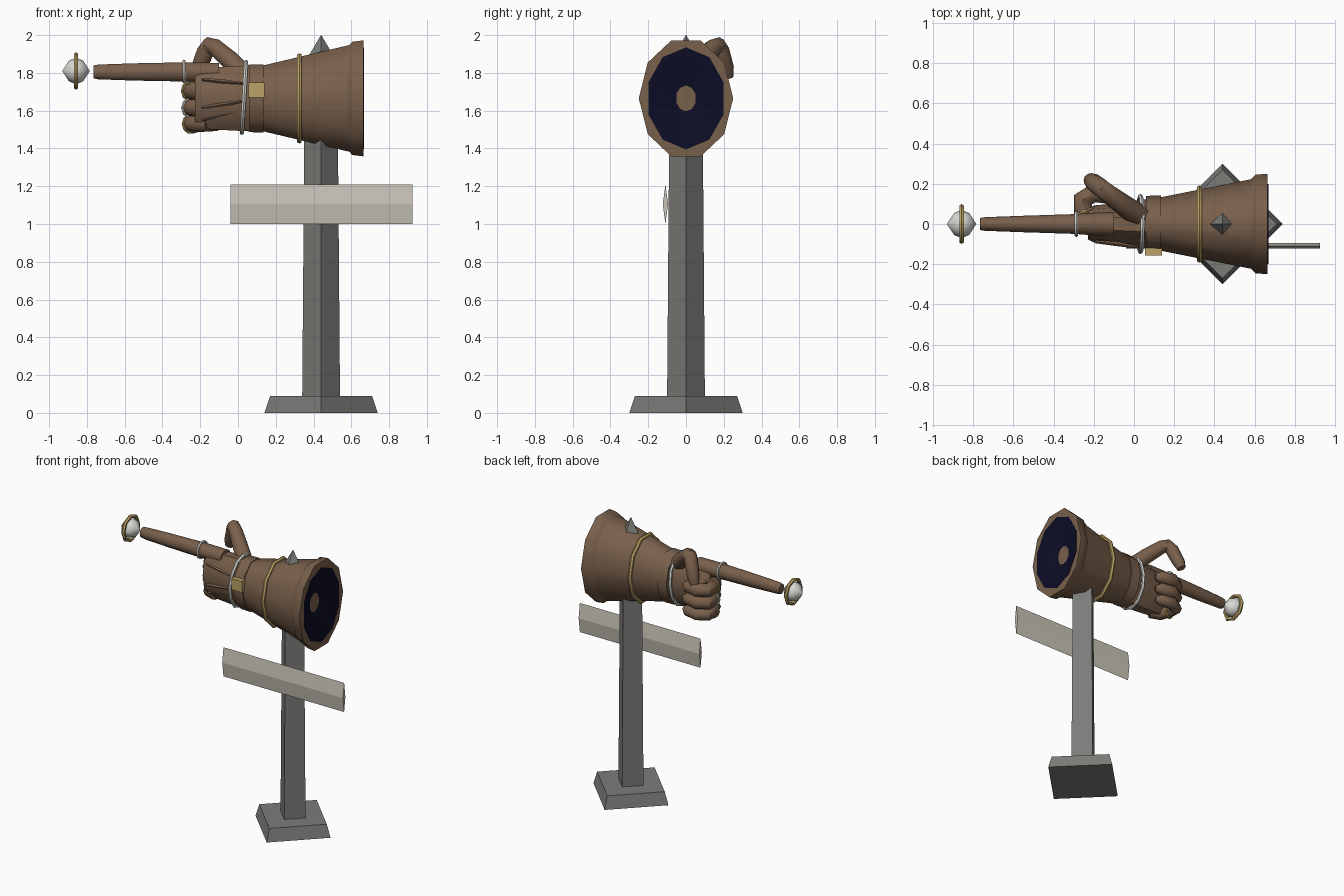
import bpy, bmesh, math
from mathutils import Vector

if "Cube" in bpy.data.objects:
    bpy.data.objects.remove(bpy.data.objects["Cube"])


def material(name, rgb):
    m = bpy.data.materials.new(name)
    m.diffuse_color = (*rgb, 1)
    m.use_nodes = True
    m.node_tree.nodes["Principled BSDF"].inputs["Base Color"].default_value = m.diffuse_color
    return m


LEATHER = material("brown leather", (0.19, 0.115, 0.07))
STONE = material("grey post", (0.20, 0.20, 0.19))
BOARD = material("pale board", (0.58, 0.55, 0.48))
SILVER = material("silver", (0.68, 0.68, 0.65))
GOLD = material("gold", (0.50, 0.36, 0.13))
NAVY = material("dark lining", (0.004, 0.004, 0.02))

X, Y, Z = Vector((1, 0, 0)), Vector((0, 1, 0)), Vector((0, 0, 1))
ZC = 1.665  # height of the gauntlet axis


def loft(name, pts, radii, mat, sides=10, axis=None, ref=Z, phase=0.0,
         closed=False, smooth=True):
    """Skin elliptical rings placed along a list of points."""
    pts = [Vector(p) for p in pts]
    n = len(pts)
    bm = bmesh.new()
    rings = []
    for i, p in enumerate(pts):
        a, b = radii[i] if isinstance(radii[i], tuple) else (radii[i], radii[i])
        if axis is not None:
            d = axis
        elif closed:
            d = pts[(i + 1) % n] - pts[i - 1]
        else:
            d = pts[min(i + 1, n - 1)] - pts[max(i - 1, 0)]
        u = ref.cross(d).normalized()
        v = d.cross(u).normalized()
        rings.append([bm.verts.new(p + u * a * math.cos(t) + v * b * math.sin(t))
                      for t in (phase + 2 * math.pi * k / sides for k in range(sides))])
    for i in range(n if closed else n - 1):
        r, s = rings[i], rings[(i + 1) % n]
        for k in range(sides):
            j = (k + 1) % sides
            bm.faces.new((r[k], r[j], s[j], s[k]))
    if not closed:
        bm.faces.new(rings[0])
        bm.faces.new(rings[-1])
    bmesh.ops.recalc_face_normals(bm, faces=bm.faces[:])
    me = bpy.data.meshes.new(name)
    bm.to_mesh(me)
    bm.free()
    me.materials.append(mat)
    if smooth:
        me.shade_smooth()
        me.set_sharp_from_angle(angle=math.radians(48))
    ob = bpy.data.objects.new(name, me)
    bpy.context.collection.objects.link(ob)
    return ob


def along_x(name, stations, mat, z=ZC, **kw):
    """Loft on the x axis; stations are (x, y radius, z radius)."""
    return loft(name, [(s[0], 0, z) for s in stations],
                [(s[1], s[2]) for s in stations], mat, axis=X, **kw)


def band(name, centre, axis, a, b, thick, mat, segs=10):
    """Thin elliptical ring around an axis."""
    axis = Vector(axis).normalized()
    u = Z.cross(axis).normalized()
    v = axis.cross(u)
    c = Vector(centre)
    pts = [c + u * a * math.cos(t) + v * b * math.sin(t)
           for t in (2 * math.pi * k / segs for k in range(segs))]
    return loft(name, pts, [thick] * segs, mat, sides=6, ref=axis, closed=True)


# Post, foot and peak: square sections turned 45 degrees
def square(name, stations):
    return loft(name, [(0.44, 0, z) for z, r in stations], [r for z, r in stations],
                STONE, sides=4, axis=Z, ref=Y, smooth=False)


square("post_foot", [(0, 0.30), (0.09, 0.27)])
square("post", [(0.09, 0.10), (1.60, 0.088)])
square("post_peak", [(1.86, 0.065), (1.90, 0.06), (2.0, 0.001)])

# Sign board with a shallow ridge on both sides
loft("sign_board", [(-0.04, -0.109, 1.105), (0.925, -0.109, 1.105)],
     [(0.014, 0.105)] * 2, BOARD, sides=4, axis=X, smooth=False)

# Gauntlet cuff, its hollow rim and the dark lining
along_x("cuff", [(0.12, 0.13, 0.18), (0.61, 0.228, 0.302)], LEATHER)
along_x("cuff_rim", [(0.55, 0.19, 0.25), (0.605, 0.245, 0.315), (0.665, 0.25, 0.323),
                     (0.665, 0.19, 0.25), (0.56, 0.17, 0.22)], LEATHER)
along_x("cuff_lining", [(0.565, 0.17, 0.22), (0.668, 0.21, 0.27),
                        (0.667, 0.18, 0.235), (0.59, 0.01, 0.01)],
        NAVY, phase=math.pi / 10)
band("cuff_band", (0.325, 0, ZC), X, 0.178, 0.238, 0.014, GOLD)

# Wrist strap, buckle and bracelet
along_x("wrist_strap", [(0.06, 0.14, 0.188), (0.135, 0.142, 0.19)], LEATHER)
bpy.ops.mesh.primitive_cube_add(size=1, location=(0.098, -0.138, 1.71))
buckle = bpy.context.object
buckle.name = "buckle"
buckle.scale = (0.085, 0.035, 0.08)
buckle.data.materials.append(GOLD)
band("bracelet", (0.032, 0, 1.67), (1, 0, -0.06), 0.138, 0.187, 0.012, SILVER, 12)

# Back of the hand with three raised seams
along_x("hand", [(-0.228, 0.078, 0.155), (-0.20, 0.092, 0.168), (-0.08, 0.105, 0.176),
                 (0.07, 0.125, 0.184)], LEATHER)
for i, (z0, z1) in enumerate([(1.765, 1.745), (1.615, 1.65), (1.55, 1.60)]):
    y0 = -0.088 + 0.02 * (i == 2)
    loft(f"seam_{i + 1}", [(-0.19, y0, z0), (-0.08, y0 - 0.012, (z0 + z1) / 2),
                           (0.025, y0 - 0.028, z1)],
         [0.008, 0.011, 0.006], LEATHER, sides=4)

# Pointing finger with its ring
along_x("pointing_finger", [(-0.765, 0.03, 0.036), (-0.74, 0.034, 0.041),
                            (-0.55, 0.041, 0.048), (-0.30, 0.049, 0.053),
                            (-0.22, 0.055, 0.053), (-0.10, 0.06, 0.05)],
        LEATHER, z=1.805)
band("pointing_finger_ring", (-0.287, 0, 1.808), X, 0.056, 0.056, 0.009, SILVER)

# Three curled fingers, each with a ring
for i, (z, s, m) in enumerate([(1.705, 1.0, GOLD), (1.615, 0.97, SILVER), (1.53, 0.9, GOLD)]):
    path = [(-0.16, -0.03), (-0.225, 0.0), (-0.25, 0.06), (-0.255, 0.12),
            (-0.20, 0.155), (-0.11, 0.14), (-0.08, 0.125)]
    loft(f"curled_finger_{i + 1}", [(x, y, z) for x, y in path],
         [r * s for r in (0.045, 0.05, 0.049, 0.05, 0.047, 0.042, 0.022)],
         LEATHER, sides=8)
    band(f"finger_ring_{i + 1}", (-0.248, 0.06, z), (-0.4, 0.9, 0),
         0.052 * s, 0.052 * s, 0.008, m)

# Bent thumb
loft("thumb", [(0.035, 0.035, 1.79), (-0.04, 0.085, 1.865), (-0.12, 0.145, 1.935),
               (-0.152, 0.168, 1.945), (-0.172, 0.185, 1.915), (-0.208, 0.212, 1.82),
               (-0.222, 0.222, 1.775)],
     [0.056, 0.054, 0.047, 0.046, 0.046, 0.043, 0.03], LEATHER, sides=8)

# Gem and hoop floating at the fingertip
along_x("fingertip_gem", [(-0.93, 0.001, 0.001), (-0.895, 0.055, 0.055), (-0.858, 0.07, 0.07),
                          (-0.82, 0.055, 0.055), (-0.785, 0.001, 0.001)],
        SILVER, z=1.81, sides=8)
band("fingertip_hoop", (-0.858, 0, 1.81), X, 0.086, 0.086, 0.013, GOLD, 8)
